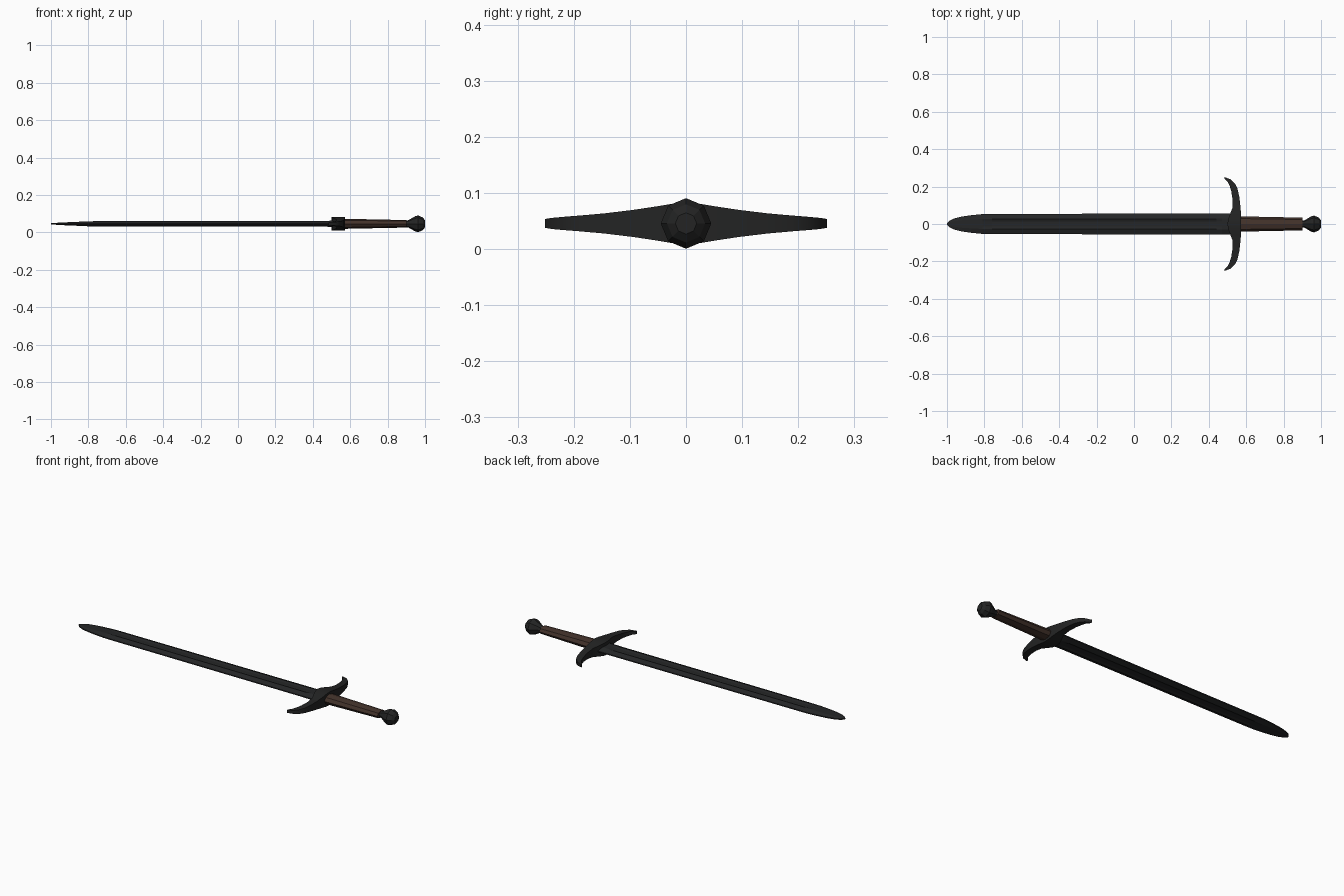
import bpy, bmesh, math

if "Cube" in bpy.data.objects:
    bpy.data.objects.remove(bpy.data.objects["Cube"])

ZC = 0.0455  # height of the sword's long axis


def material(name, color):
    m = bpy.data.materials.new(name)
    m.diffuse_color = (*color, 1)
    m.use_nodes = True
    m.node_tree.nodes["Principled BSDF"].inputs["Base Color"].default_value = m.diffuse_color
    return m


STEEL = material("dark steel", (0.018, 0.019, 0.020))
IRON = material("black iron", (0.017, 0.0175, 0.0175))
LEATHER = material("brown leather", (0.054, 0.031, 0.023))


def loft(name, rings, mat, smooth=None):
    """Skin a row of equal-length rings and cap both ends."""
    bm = bmesh.new()
    rows = [[bm.verts.new(p) for p in ring] for ring in rings]
    n = len(rows[0])
    for a, b in zip(rows, rows[1:]):
        for i in range(n):
            j = (i + 1) % n
            bm.faces.new((a[i], a[j], b[j], b[i]))
    bm.faces.new(rows[0])
    bm.faces.new(rows[-1][::-1])
    bmesh.ops.recalc_face_normals(bm, faces=bm.faces)
    me = bpy.data.meshes.new(name)
    bm.to_mesh(me)
    bm.free()
    me.materials.append(mat)
    ob = bpy.data.objects.new(name, me)
    bpy.context.collection.objects.link(ob)
    if smooth:
        bpy.ops.object.select_all(action='DESELECT')
        ob.select_set(True)
        bpy.context.view_layer.objects.active = ob
        bpy.ops.object.shade_smooth_by_angle(angle=math.radians(smooth))
    return ob


def ellipse(x, ry, rz, sides=8):
    return [(x, ry * math.cos(2 * math.pi * i / sides),
             ZC + rz * math.sin(2 * math.pi * i / sides)) for i in range(sides)]


# Blade: bevelled edges with a shallow fuller on both flats
def blade_ring(x, hw, ridge, groove):
    top = [(-hw, 0.003), (-hw * 0.5, ridge), (-hw * 0.25, groove),
           (hw * 0.25, groove), (hw * 0.5, ridge), (hw, 0.003)]
    pts = top + [(y, -z) for y, z in reversed(top)]
    return [(x, y, ZC + z) for y, z in pts]


blade = [(-1.0, 0.003, 0.0032, 0.0032), (-0.985, 0.018, 0.004, 0.004),
         (-0.96, 0.030, 0.006, 0.006), (-0.92, 0.040, 0.008, 0.008),
         (-0.87, 0.047, 0.010, 0.010), (-0.81, 0.053, 0.013, 0.013),
         (-0.76, 0.054, 0.014, 0.009), (0.44, 0.056, 0.014, 0.009),
         (0.47, 0.057, 0.015, 0.015), (0.54, 0.057, 0.020, 0.020)]
loft("blade", [blade_ring(*r) for r in blade], STEEL)

# Crossguard: swept arms hooking towards the blade
# inner (x, y), outer (x, y), half height
arm = [((0.500, 0.0), (0.573, 0.0), 0.037),
       ((0.503, 0.025), (0.573, 0.025), 0.035),
       ((0.514, 0.055), (0.572, 0.055), 0.030),
       ((0.526, 0.085), (0.569, 0.095), 0.024),
       ((0.527, 0.130), (0.563, 0.145), 0.018),
       ((0.520, 0.175), (0.553, 0.190), 0.014),
       ((0.511, 0.205), (0.540, 0.216), 0.012),
       ((0.501, 0.226), (0.518, 0.238), 0.010),
       ((0.484, 0.242), (0.484, 0.251), 0.008)]


def guard_ring(inner, outer, h, s):
    (xi, yi), (xo, yo) = inner, outer
    return [(xi, s * yi, ZC - h), (xo, s * yo, ZC - h),
            (xo, s * yo, ZC + h), (xi, s * yi, ZC + h)]


rings = [guard_ring(*a, -1) for a in arm[:0:-1]] + [guard_ring(*a, 1) for a in arm]
loft("crossguard", rings, IRON, smooth=30)

# Grip: tapered oval leather handle
loft("grip", [ellipse(0.56, 0.041, 0.027), ellipse(0.90, 0.034, 0.020)], LEATHER)

# Pommel: eight-sided turned knob
pommel = [(0.885, 0.017), (0.910, 0.019), (0.948, 0.041),
          (0.963, 0.045), (0.988, 0.034), (1.0, 0.019)]
loft("pommel", [ellipse(x, r, r) for x, r in pommel], IRON)
